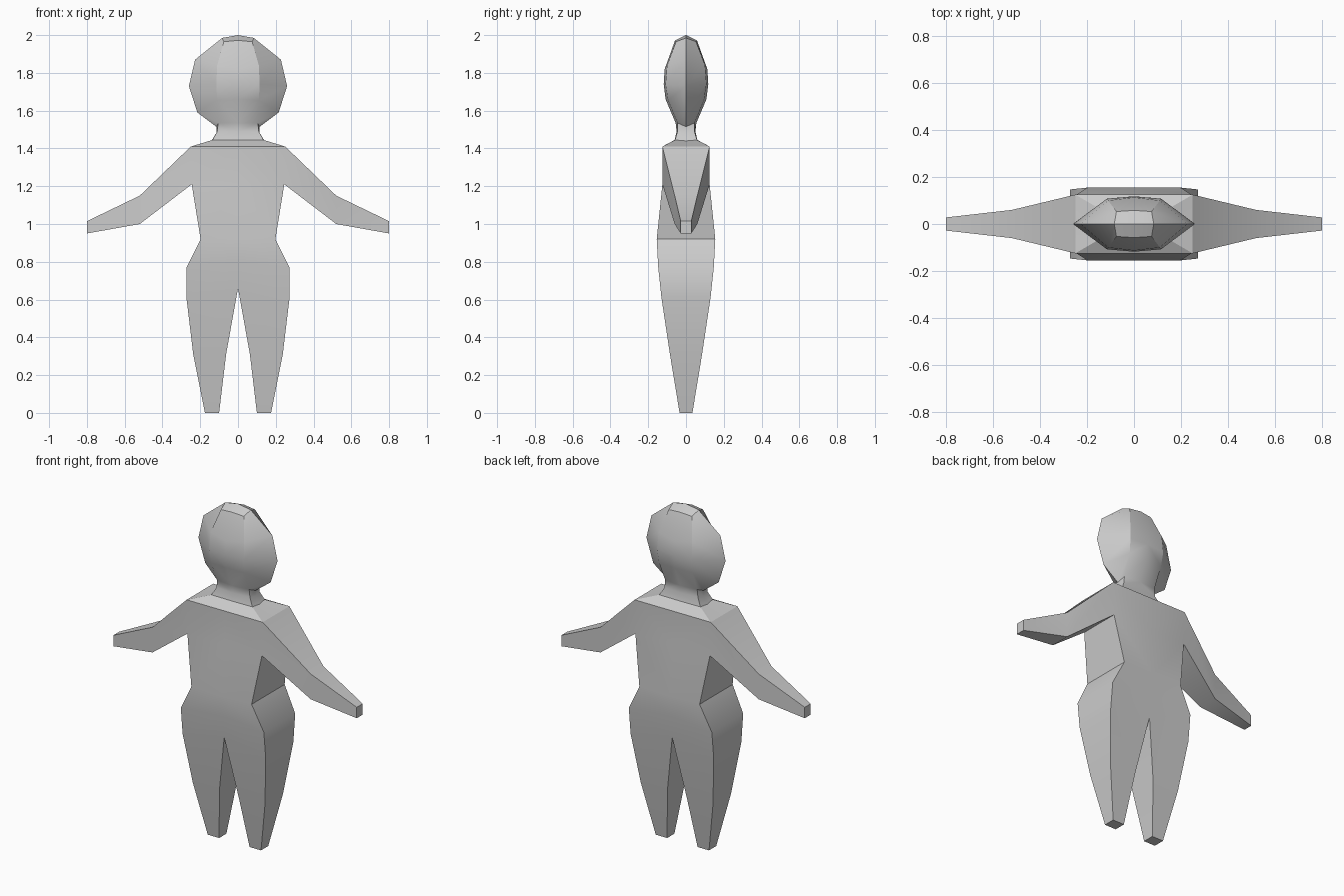
import bpy
import bmesh

if "Cube" in bpy.data.objects:
    bpy.data.objects.remove(bpy.data.objects["Cube"])


def loft(bm, rings, skip=None):
    """Bridge closed rings of points with quads; skip(level, side) leaves holes."""
    loops = [[bm.verts.new(p) for p in ring] for ring in rings]
    n = len(loops[0])
    for k in range(len(loops) - 1):
        for i in range(n):
            if skip and skip(k, i):
                continue
            j = (i + 1) % n
            bm.faces.new((loops[k][i], loops[k][j], loops[k + 1][j], loops[k + 1][i]))
    return loops


def finish(bm, name):
    """Mirror across x, weld, and shade."""
    geom = bm.verts[:] + bm.edges[:] + bm.faces[:]
    dup = bmesh.ops.duplicate(bm, geom=geom)["geom"]
    for v in dup:
        if isinstance(v, bmesh.types.BMVert):
            v.co.x = -v.co.x
    bmesh.ops.remove_doubles(bm, verts=bm.verts, dist=0.0005)
    bmesh.ops.recalc_face_normals(bm, faces=bm.faces)
    mesh = bpy.data.meshes.new(name)
    bm.to_mesh(mesh)
    bm.free()
    obj = bpy.data.objects.new(name, mesh)
    bpy.context.collection.objects.link(obj)
    bpy.ops.object.select_all(action='DESELECT')
    obj.select_set(True)
    bpy.context.view_layer.objects.active = obj
    bpy.ops.object.shade_smooth_by_angle(angle=0.5236)


# Body half: torso and leg as one loft (inner x, inner z, outer x, outer z, half depth)
body = bmesh.new()
sections = [
    (0, 1.41, 0.25, 1.41, 0.125),
    (0, 1.21, 0.245, 1.21, 0.125),
    (0, 0.92, 0.198, 0.92, 0.155),
    (0, 0.80, 0.273, 0.77, 0.147),
    (0, 0.66, 0.273, 0.61, 0.130),
    (0.063, 0.31, 0.237, 0.31, 0.085),
    (0.10, 0, 0.175, 0, 0.034),
]
rings = [[(xi, -y, zi), (xo, -y, zo), (xo, y, zo), (xi, y, zi)]
         for xi, zi, xo, zo, y in sections]
# open on the centre plane above the crotch and where the arm joins
loops = loft(body, rings, lambda k, i: (i == 3 and k < 4) or (i == 1 and k == 0))
body.faces.new(loops[-1])

# Arm (top x, bottom x, top z, bottom z, half depth)
arm = [(0.25, 0.245, 1.41, 1.21, 0.125),
       (0.52, 0.52, 1.15, 1.00, 0.06),
       (0.80, 0.80, 1.015, 0.95, 0.028)]
rings = [[(xt, -y, zt), (xt, y, zt), (xb, y, zb), (xb, -y, zb)]
         for xt, xb, zt, zb, y in arm]
loops = loft(body, rings)
body.faces.new(loops[-1])
finish(body, "body")

# Head and neck half: each level has middle (y, z), diagonal (x, y, z), side (x, z)
head = bmesh.new()
levels = [
    ((0.125, 1.41), (0.25, 0.125, 1.41), (0.25, 1.41)),
    ((0.06, 1.445), (0.135, 0.058, 1.445), (0.14, 1.44)),
    ((0.05, 1.49), (0.11, 0.045, 1.49), (0.115, 1.48)),
    ((0.055, 1.535), (0.105, 0.045, 1.535), (0.115, 1.515)),
    ((0.108, 1.66), (0.11, 0.095, 1.655), (0.215, 1.59)),
    ((0.118, 1.74), (0.115, 0.108, 1.74), (0.26, 1.73)),
    ((0.113, 1.82), (0.11, 0.10, 1.84), (0.227, 1.87)),
    ((0.058, 1.972), (0.075, 0.053, 1.965), (0.084, 1.985)),
]
rings = [[(0, -my, mz), (dx, -dy, dz), (sx, 0, sz), (dx, dy, dz), (0, my, mz)]
         for (my, mz), (dx, dy, dz), (sx, sz) in levels]
loops = loft(head, rings, lambda k, i: i == 4)
crown = head.verts.new((0, 0, 2.0))
top = loops[-1]
head.faces.new((top[0], top[1], top[2], crown))
head.faces.new((crown, top[2], top[3], top[4]))
finish(head, "head_and_neck")
